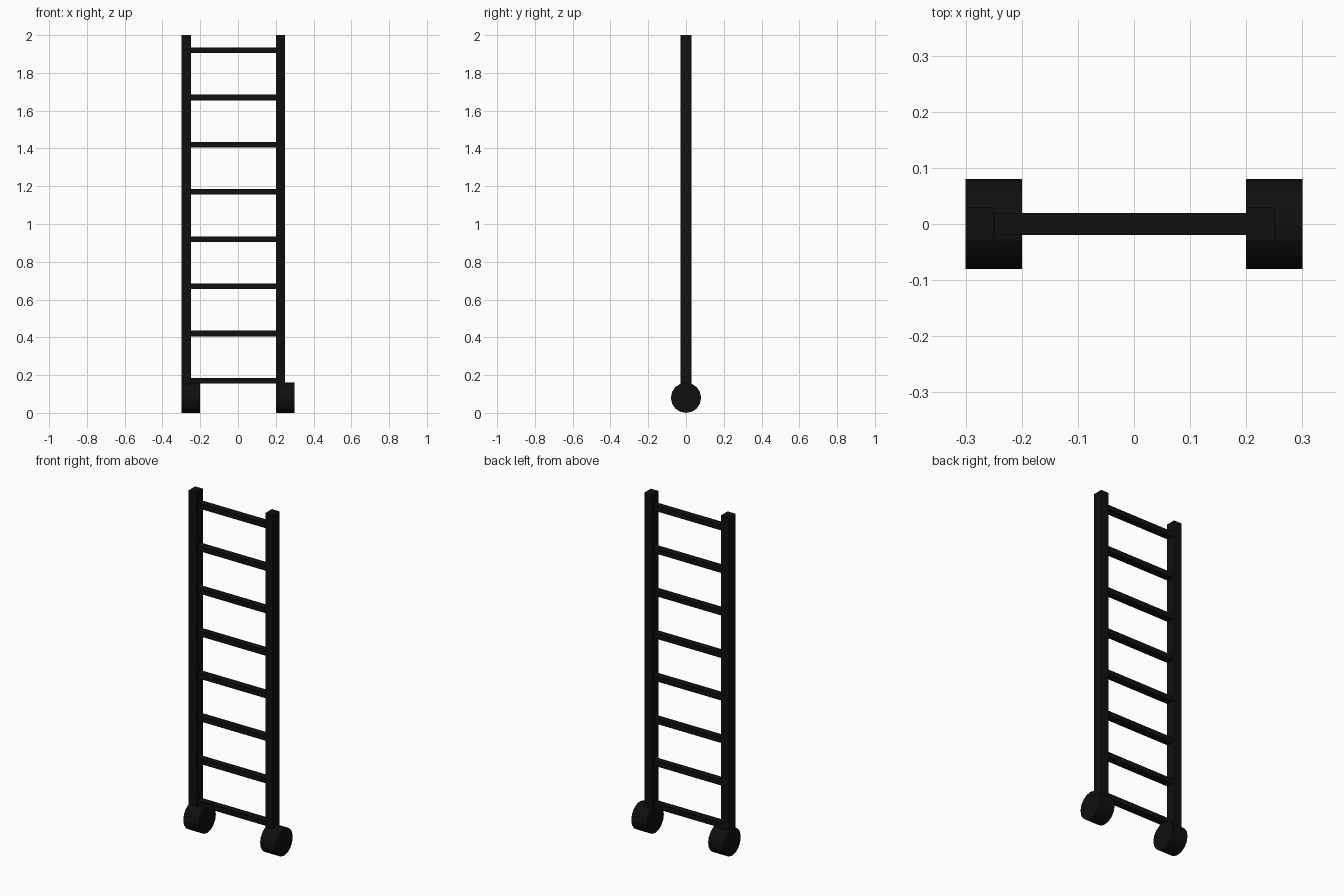
import bpy
import math

cube = bpy.data.objects.get("Cube")
if cube:
    bpy.data.objects.remove(cube, do_unlink=True)

# Single near-black finish
black = bpy.data.materials.new("matte_black")
black.use_nodes = True
colour = (0.005, 0.005, 0.005, 1)
black.diffuse_color = colour
bsdf = black.node_tree.nodes["Principled BSDF"]
bsdf.inputs["Base Color"].default_value = colour
bsdf.inputs["Roughness"].default_value = 0.8


def finish(name):
    obj = bpy.context.object
    obj.name = name
    obj.data.materials.append(black)
    return obj


def box(name, centre, size):
    bpy.ops.mesh.primitive_cube_add(size=1, location=centre)
    obj = finish(name)
    obj.scale = size
    bpy.ops.object.transform_apply(location=False, rotation=False, scale=True)
    return obj


def wheel(name, x):
    bpy.ops.mesh.primitive_cylinder_add(
        vertices=16, radius=0.08, depth=0.1,
        location=(x, 0, 0.08), rotation=(0, math.pi / 2, 0))
    return finish(name)


# Upright rails, both set to the right-hand side of their wheels
rail_bottom, rail_top = 0.08, 2.0
for side, x in (("right", -0.275), ("left", 0.225)):
    box(side + "_rail", (x, 0, (rail_bottom + rail_top) / 2),
        (0.05, 0.06, rail_top - rail_bottom))

# Evenly spaced rungs
for i in range(8):
    box(f"rung_{i + 1}", (0, 0, 0.17 + 0.25 * i), (0.498, 0.04, 0.03))

# Wheels at the foot of each rail
wheel("right_wheel", -0.25)
wheel("left_wheel", 0.25)
